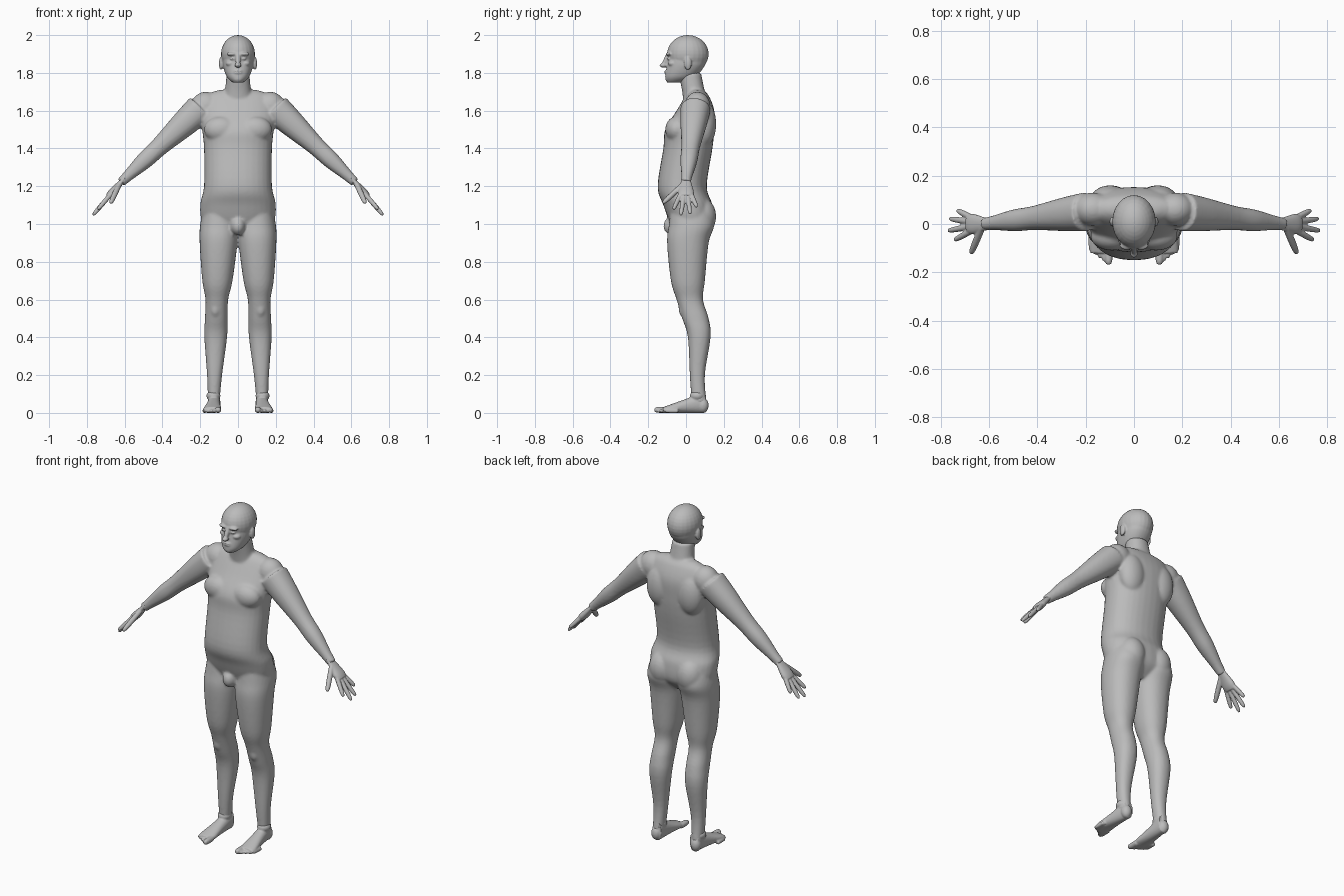
import bpy, bmesh, math
from mathutils import Vector, Matrix

cube = bpy.data.objects.get("Cube")
if cube:
    bpy.data.objects.remove(cube, do_unlink=True)

X, Y, Z = Vector((1, 0, 0)), Vector((0, 1, 0)), Vector((0, 0, 1))
SIDES = {"left": 1, "right": -1}
GREY = (0.5, 0.5, 0.5, 1)

skin = bpy.data.materials.new("grey_skin")
skin.use_nodes = True
skin.diffuse_color = GREY
skin.node_tree.nodes["Principled BSDF"].inputs["Base Color"].default_value = GREY


def spline(rows, steps=5):
    """Smoothly interpolate the rows (Catmull-Rom)."""
    result = []
    last = len(rows) - 1
    for i in range(last):
        around = [rows[min(max(i + k, 0), last)] for k in (-1, 0, 1, 2)]
        for step in range(steps):
            t = step / steps
            result.append([b + t / 2 * (c - a + t * (2*a - 5*b + 4*c - d + t * (3*(b - c) + d - a)))
                           for a, b, c, d in zip(*around)])
    return result + [rows[-1]]


def loft(bm, rows, u, v, side=1, power=2.2, count=32):
    """Closed skin over rows of x, y, z, half size along u, half size along v."""
    def bend(c):
        return math.copysign(abs(c) ** (2 / power), c)

    rings = []
    for x, y, z, ru, rv in spline(rows):
        ring = []
        for k in range(count):
            angle = math.tau * k / count
            offset = u * ru * bend(math.cos(angle)) + v * rv * bend(math.sin(angle))
            point = Vector((x, y, z)) + offset
            ring.append(bm.verts.new((point.x * side, point.y, point.z)))
        rings.append(ring)
    for lower, upper in zip(rings, rings[1:]):
        for k in range(count):
            n = (k + 1) % count
            bm.faces.new((lower[k], lower[n], upper[n], upper[k]))
    bm.faces.new(rings[0])
    bm.faces.new(rings[-1])


def column(bm, rows, side=1, x_at=lambda z: 0):
    """Upright form over rows of height, depth position, half width, half depth."""
    loft(bm, [(x_at(z), y, z, rx, ry) for z, y, rx, ry in rows], X, Y, side)


def limb(bm, start, end, profile, normal, side=1, radius=1, flat=1):
    """Straight tapering form; the profile gives (position along it, half width)."""
    across = (end - start).cross(normal).normalized()
    up = across.cross(end - start).normalized()
    rows = [(*start.lerp(end, t), radius * r, radius * r * flat) for t, r in profile]
    loft(bm, rows, across, up, side)


def blob(bm, centre, size, side=1):
    """Ellipsoid used as a muscle or a facial form."""
    x, y, z = centre
    matrix = Matrix.Translation((x * side, y, z)) @ Matrix.Diagonal((*size, 1))
    bmesh.ops.create_uvsphere(bm, u_segments=24, v_segments=16, radius=1, matrix=matrix)


def finish(bm, name, voxel, smooth):
    """Fuse the overlapping forms of a part into one smooth skin."""
    bmesh.ops.recalc_face_normals(bm, faces=bm.faces)
    mesh = bpy.data.meshes.new(name)
    bm.to_mesh(mesh)
    bm.free()
    mesh.materials.append(skin)
    mesh.shade_smooth()
    part = bpy.data.objects.new(name, mesh)
    bpy.context.collection.objects.link(part)
    fuse = part.modifiers.new("fuse", "REMESH")
    fuse.mode = "VOXEL"
    fuse.voxel_size = voxel
    fuse.use_smooth_shade = True
    relax = part.modifiers.new("relax", "SMOOTH")
    relax.factor = 0.5
    relax.iterations = smooth


# Landmarks of the left arm
SHOULDER = Vector((0.2, 0.05, 1.61))
WRIST = Vector((0.62, 0, 1.22))
HAND_WAY = Vector((0.65, 0, -0.76)).normalized()
HAND_NORMAL = HAND_WAY.cross(Y).normalized()
if HAND_NORMAL.z < 0:
    HAND_NORMAL.negate()

# Profiles
TORSO = [(0.93, 0.03, 0.05, 0.05), (1, 0.03, 0.18, 0.11), (1.1, 0.01, 0.2, 0.13),
         (1.2, -0.02, 0.18, 0.13), (1.4, 0.01, 0.18, 0.13), (1.5, 0.02, 0.19, 0.13),
         (1.6, 0.05, 0.2, 0.1), (1.68, 0.06, 0.17, 0.06), (1.71, 0.06, 0.1, 0.03)]
NECK = [(1.6, 0.06, 0.09, 0.07), (1.7, 0.04, 0.07, 0.06), (1.8, 0.02, 0.06, 0.06)]
FACE = [(1.75, -0.06, 0.03, 0.04), (1.78, -0.03, 0.06, 0.08),
        (1.84, 0, 0.08, 0.1), (1.9, 0.01, 0.08, 0.1)]
LEG = [(1.1, 0.02, 0.08, 0.1), (1, 0.03, 0.1, 0.12), (0.9, 0.01, 0.1, 0.11),
       (0.7, 0.01, 0.08, 0.09), (0.6, 0.02, 0.06, 0.07), (0.5, 0.05, 0.06, 0.07),
       (0.4, 0.07, 0.06, 0.06), (0.2, 0.06, 0.04, 0.04), (0.05, 0.07, 0.03, 0.04)]
ARM = [(0, 0.08), (0.2, 0.07), (0.5, 0.05), (0.7, 0.045), (0.9, 0.03), (1, 0.025)]
PALM = [(-0.3, 0.026), (0, 0.028), (0.7, 0.042), (1, 0.037)]
DIGIT = [(0, 1), (0.6, 1), (0.9, 0.8), (1, 0.4)]
FOOT = [(0.1, 0.03), (0, 0.037), (-0.08, 0.046), (-0.12, 0.043)]
FINGER_LENGTHS = (0.2, 0.23, 0.22, 0.18)


def leg_x(z):
    return 0.13 - 0.03 * z


def hand_point(angle, reach):
    return WRIST + reach * (HAND_WAY * math.cos(angle) + Y * math.sin(angle))


# Torso, neck, arms and legs
bm = bmesh.new()
column(bm, TORSO)
column(bm, NECK)
blob(bm, (0, -0.07, 0.99), (0.04, 0.05, 0.05))  # groin
for side in SIDES.values():
    column(bm, LEG, side, leg_x)
    limb(bm, SHOULDER, WRIST, ARM, HAND_NORMAL, side)
    blob(bm, (0.17, 0.06, 1.62), (0.08, 0.07, 0.08), side)  # shoulder
    blob(bm, (0.09, 0.08, 1.04), (0.08, 0.08, 0.1), side)  # buttock
    blob(bm, (0.09, -0.05, 1.5), (0.09, 0.06, 0.07), side)  # chest
    blob(bm, (0.1, 0.1, 1.53), (0.08, 0.06, 0.12), side)  # shoulder blade
    blob(bm, (0.12, 0, 0.55), (0.03, 0.04, 0.05), side)  # kneecap
finish(bm, "body", 0.008, 5)

# Head
bm = bmesh.new()
column(bm, FACE)
blob(bm, (0, 0.01, 1.9), (0.09, 0.11, 0.1))  # cranium
blob(bm, (0, -0.09, 1.77), (0.03, 0.02, 0.02))  # chin
blob(bm, (0, -0.12, 1.84), (0.017, 0.02, 0.012))  # nose tip
limb(bm, Vector((0, -0.09, 1.9)), Vector((0, -0.12, 1.84)), DIGIT, Y, radius=0.013)
for z in (1.81, 1.8):
    blob(bm, (0, -0.1, z), (0.025, 0.015, 0.005))  # lips
for side in SIDES.values():
    blob(bm, (0.03, -0.09, 1.9), (0.03, 0.017, 0.01), side)  # brow
    blob(bm, (0.03, -0.09, 1.875), (0.014, 0.01, 0.007), side)  # eye
    blob(bm, (0.04, -0.07, 1.85), (0.025, 0.025, 0.016), side)  # cheekbone
    blob(bm, (0.09, 0.01, 1.85), (0.011, 0.02, 0.035), side)  # ear
finish(bm, "head", 0.005, 3)

for label, side in SIDES.items():
    # Hand with fingers fanned out and the thumb lowered
    bm = bmesh.new()
    limb(bm, WRIST, hand_point(0, 0.1), PALM, HAND_NORMAL, side, flat=0.5)
    for i, length in enumerate(FINGER_LENGTHS):
        angle = 0.22 * i - 0.34
        limb(bm, hand_point(angle, 0.08), hand_point(angle, length), DIGIT, HAND_NORMAL, side, 0.012)
    thumb_tip = hand_point(-0.8, 0.17) - HAND_NORMAL * 0.03
    limb(bm, hand_point(-0.8, 0.02), thumb_tip, DIGIT, HAND_NORMAL, side, 0.014)
    finish(bm, label + "_hand", 0.004, 2)

    # Foot whose flat sole rests on the floor, with heel and toes
    bm = bmesh.new()
    rows = []
    for y, width in FOOT:
        height = 0.037 + 0.18 * y
        rows.append((0.13 - y / 15, y, height, width, height))
    loft(bm, rows, X, Z, side)
    blob(bm, (0.13, 0.09, 0.04), (0.03, 0.03, 0.04), side)
    blob(bm, (0.13, 0.06, 0.09), (0.037, 0.04, 0.03), side)
    for i in range(5):
        radius = 0.011 if i else 0.016
        tip = Vector((0.105 + 0.018 * i, 0.014 * i - 0.168, radius))
        limb(bm, tip + Y * 0.07, tip, DIGIT, Z, side, radius)
    finish(bm, label + "_foot", 0.005, 2)
